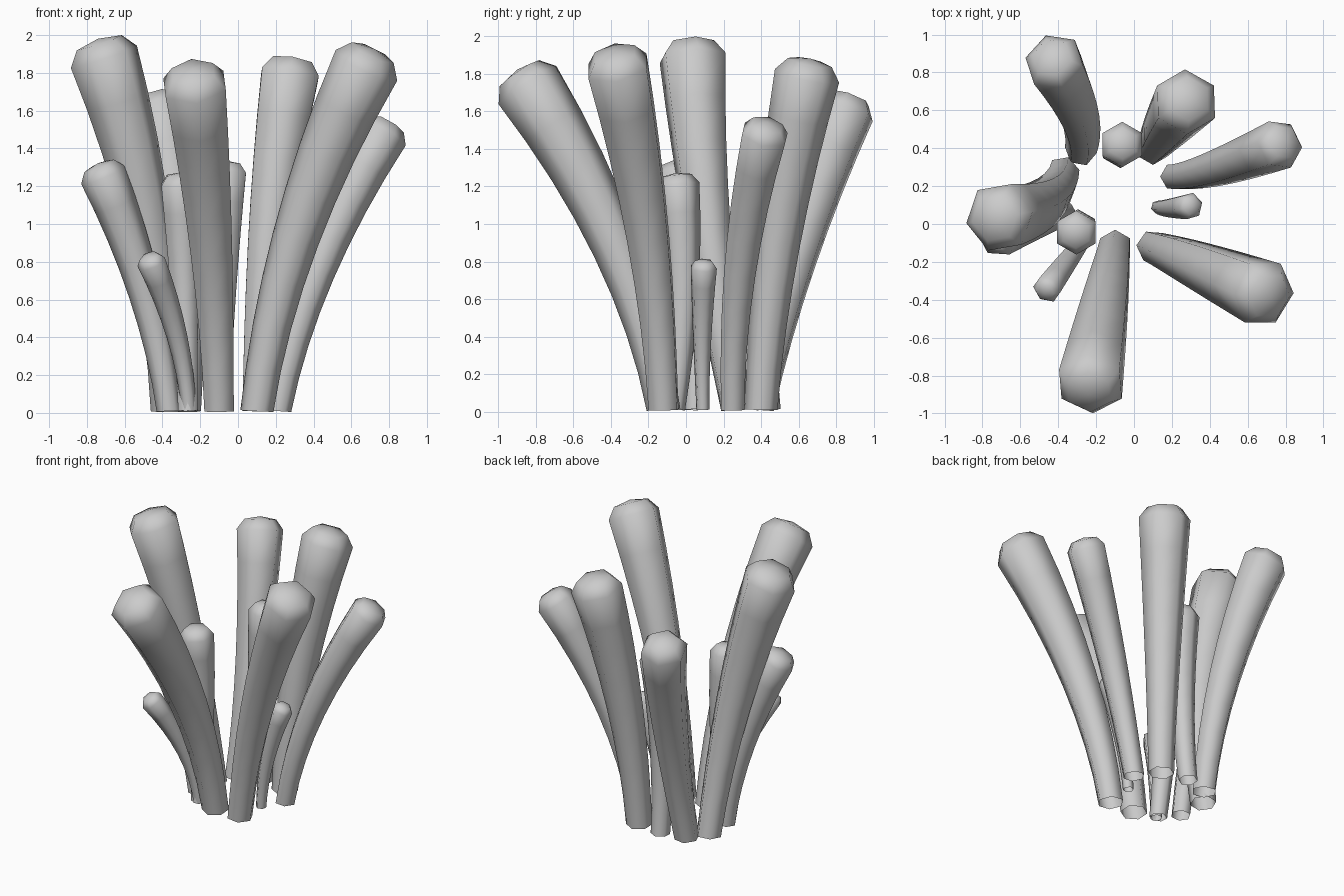
import bpy, bmesh, math
from mathutils import Vector

if "Cube" in bpy.data.objects:
    bpy.data.objects.remove(bpy.data.objects["Cube"])

SIDES = 6
STEPS = 8

# base (x, y, radius), bend point (x, y), tip (x, y, rim height, radius), corner direction in degrees
STALKS = [
    ((-0.28, 0.39, 0.085), (-0.24, 0.55), (-0.42, 0.855, 1.61, 0.160), 110),
    ((0.10, 0.40, 0.088), (0.13, 0.45), (0.275, 0.645, 1.79, 0.175), 90),
    ((-0.10, 0.44, 0.065), (-0.09, 0.36), (-0.062, 0.42, 1.27, 0.120), 90),
    ((0.21, 0.25, 0.072), (0.34, 0.24), (0.77, 0.42, 1.48, 0.135), 0),
    ((0.125, 0.09, 0.036), (0.15, 0.08), (0.295, 0.095, 0.77, 0.072), 15),
    ((0.10, -0.12, 0.088), (0.22, -0.16), (0.68, -0.365, 1.84, 0.182), -5),
    ((-0.10, -0.12, 0.090), (-0.12, -0.26), (-0.23, -0.845, 1.74, 0.185), 90),
    ((-0.265, -0.065, 0.060), (-0.28, 0.02), (-0.305, -0.045, 1.21, 0.117), 90),
    ((-0.26, -0.08, 0.040), (-0.285, -0.11), (-0.46, -0.345, 0.80, 0.077), 0),
    ((-0.375, 0.27, 0.088), (-0.40, 0.09), (-0.71, 0.035, 1.885, 0.187), 10),
    ((-0.365, 0.05, 0.066), (-0.44, 0.05), (-0.715, -0.05, 1.26, 0.125), 0),
]


def add_ring(bm, centre, tangent, radius, corner):
    out = Vector((math.cos(corner), math.sin(corner), 0))
    side = (out - tangent * tangent.dot(out)).normalized()
    other = tangent.cross(side)
    angles = [2 * math.pi * i / SIDES for i in range(SIDES)]
    return [bm.verts.new(centre + radius * (side * math.cos(a) + other * math.sin(a)))
            for a in angles]


def make_stalk(name, base, bend, tip, corner):
    # Path starts nearly upright and leans outward toward the tip
    p0, p2 = Vector((base[0], base[1], 0.01)), Vector(tip[:3])
    p1 = Vector((bend[0], bend[1], tip[2] * 0.5))
    br, tr, corner = base[2], tip[3], math.radians(corner)
    bm = bmesh.new()
    rings = []
    for i in range(STEPS + 1):
        t = i / STEPS
        centre = p0 * (1 - t) ** 2 + p1 * 2 * t * (1 - t) + p2 * t * t
        tangent = ((p1 - p0) * (1 - t) + (p2 - p1) * t).normalized()
        if i == 0:
            tangent = Vector((tangent.x * 0.4, tangent.y * 0.4, 1)).normalized()
        rings.append(add_ring(bm, centre, tangent, br + (tr - br) * t ** 1.35, corner))
    # Domed tip; the foot of the stalk stays open
    rings.append(add_ring(bm, p2 + tangent * tr * 0.42, tangent, tr * 0.68, corner))
    apex = bm.verts.new(p2 + tangent * tr * 0.54)
    for a, b in zip(rings, rings[1:]):
        for k in range(SIDES):
            n = (k + 1) % SIDES
            bm.faces.new((a[k], a[n], b[n], b[k]))
    for k in range(SIDES):
        bm.faces.new((rings[-1][k], rings[-1][(k + 1) % SIDES], apex))
    mesh = bpy.data.meshes.new(name)
    bm.to_mesh(mesh)
    bm.free()
    obj = bpy.data.objects.new(name, mesh)
    bpy.context.collection.objects.link(obj)
    bpy.ops.object.select_all(action='DESELECT')
    obj.select_set(True)
    bpy.context.view_layer.objects.active = obj
    bpy.ops.object.shade_smooth_by_angle(angle=math.radians(70))


# Cluster of tapered stalks
for number, stalk in enumerate(STALKS, 1):
    make_stalk(f"stalk_{number}", *stalk)
